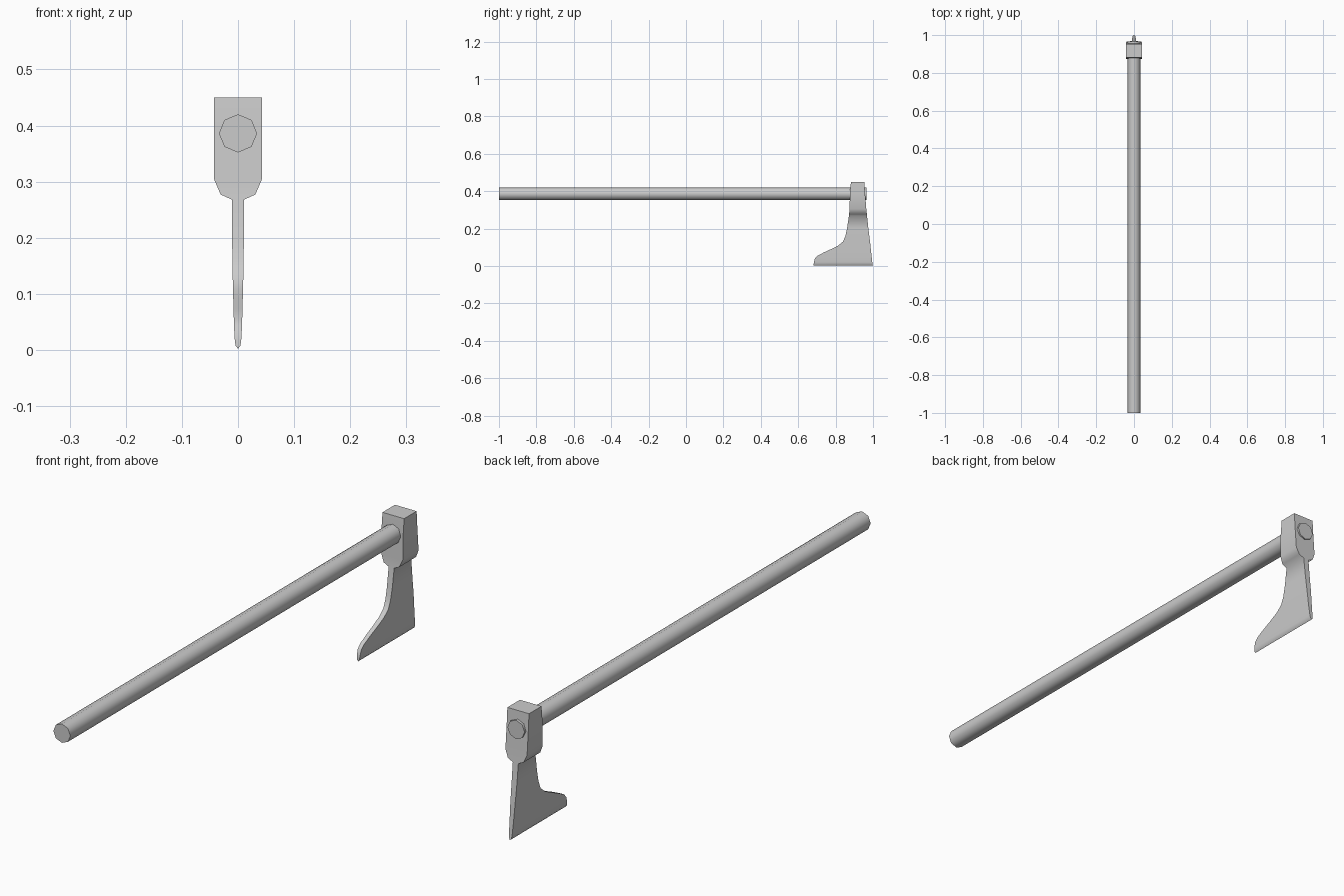
import bpy, bmesh, math
from mathutils import Matrix

if "Cube" in bpy.data.objects:
    bpy.data.objects.remove(bpy.data.objects["Cube"])


def finish(name, bm, angle):
    bmesh.ops.recalc_face_normals(bm, faces=bm.faces)
    me = bpy.data.meshes.new(name)
    bm.to_mesh(me)
    bm.free()
    ob = bpy.data.objects.new(name, me)
    bpy.context.collection.objects.link(ob)
    bpy.ops.object.select_all(action='DESELECT')
    ob.select_set(True)
    bpy.context.view_layer.objects.active = ob
    bpy.ops.object.shade_smooth_by_angle(angle=math.radians(angle))
    return ob


# Handle: eight-sided shaft passing through the head
y0, y1, r = -1.0, 0.965, 0.034
bm = bmesh.new()
bmesh.ops.create_cone(
    bm, cap_ends=True, segments=8, radius1=r, radius2=r, depth=y1 - y0,
    matrix=Matrix.Translation((0, (y0 + y1) / 2, 0.386)) @ Matrix.Rotation(math.pi / 2, 4, 'X'))
finish("handle", bm, 50)

# Axe head: rectangular sections lofted downwards (z, inner y, outer y, half thickness)
rows = [
    (0.450, 0.882, 0.953, 0.043),
    (0.390, 0.876, 0.957, 0.043),
    (0.305, 0.875, 0.964, 0.043),
    (0.277, 0.872, 0.967, 0.031),
    (0.268, 0.871, 0.968, 0.011),
    (0.200, 0.861, 0.975, 0.0105),
    (0.160, 0.852, 0.980, 0.010),
    (0.130, 0.839, 0.984, 0.0095),
    (0.110, 0.815, 0.986, 0.009),
    (0.092, 0.780, 0.988, 0.0085),
    (0.073, 0.738, 0.990, 0.008),
    (0.055, 0.703, 0.992, 0.0075),
    (0.040, 0.689, 0.994, 0.007),
    (0.020, 0.684, 0.996, 0.006),
    (0.008, 0.682, 0.998, 0.0045),
]
bm = bmesh.new()
rings = [[bm.verts.new(p) for p in ((-t, a, z), (t, a, z), (t, b, z), (-t, b, z))]
         for z, a, b, t in rows]
bm.faces.new(rings[0])
for top, low in zip(rings, rings[1:]):
    for i in range(4):
        j = (i + 1) % 4
        bm.faces.new((top[i], top[j], low[j], low[i]))

# Cutting edge: the last section closes to a ridge
c = rings[-1]
e0, e1 = bm.verts.new((0, 0.683, 0.002)), bm.verts.new((0, 1.0, 0.002))
for f in ((c[0], c[1], e0), (c[1], c[2], e1, e0), (c[2], c[3], e1), (c[3], c[0], e0, e1)):
    bm.faces.new(f)
finish("axe_head", bm, 70)
